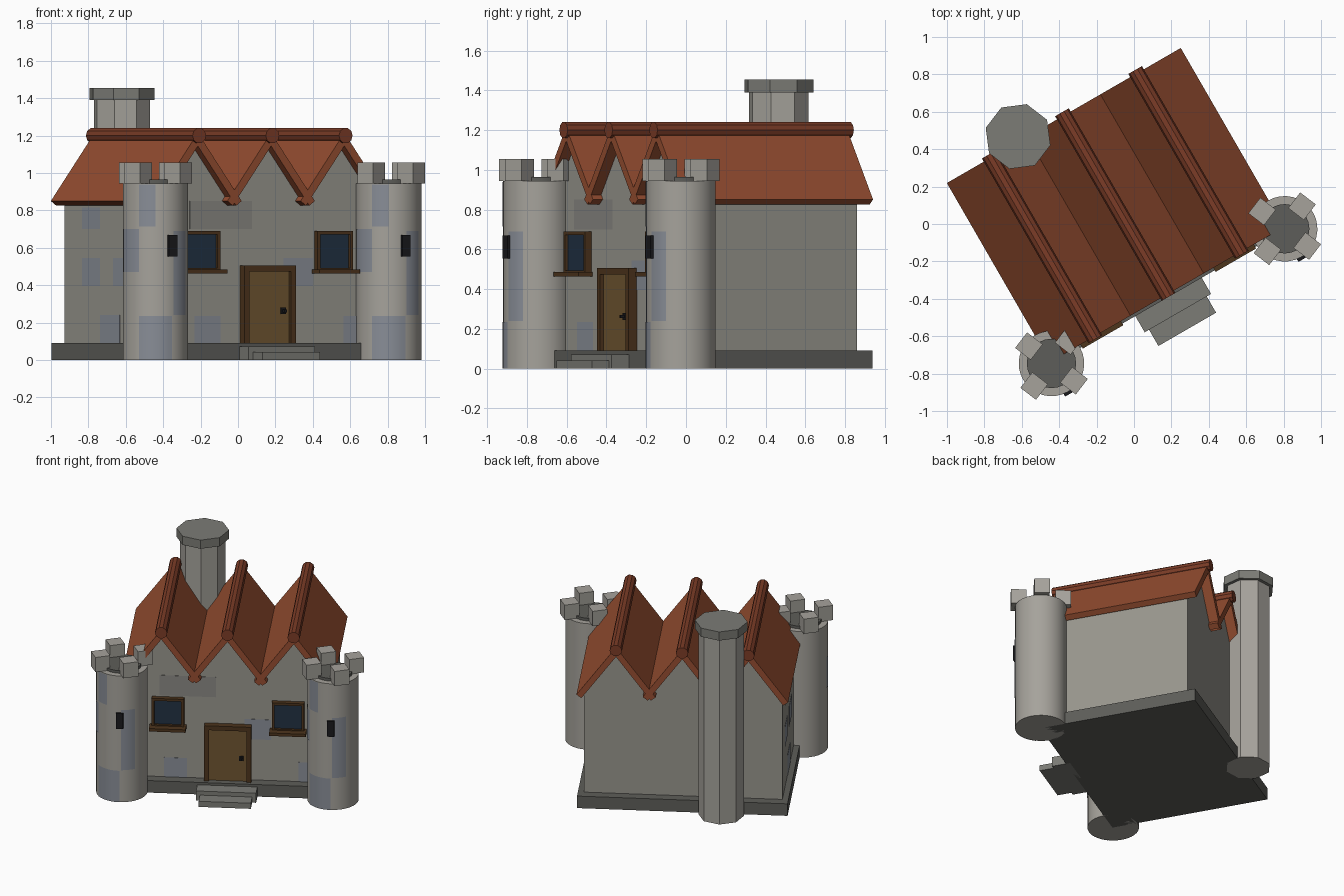
import bpy, bmesh, math
from mathutils import Matrix

if "Cube" in bpy.data.objects:
    bpy.data.objects.remove(bpy.data.objects["Cube"])

# the whole house is laid out square, then turned 30 degrees
TURN = Matrix.Rotation(math.radians(30), 4, 'Z') @ Matrix.Translation((-0.035, 0, 0))


def mat(name, rgb):
    m = bpy.data.materials.new(name)
    m.diffuse_color = (*rgb, 1)
    m.use_nodes = True
    m.node_tree.nodes["Principled BSDF"].inputs["Base Color"].default_value = m.diffuse_color
    return m


STONE = mat("stone", (0.31, 0.30, 0.265))
LIGHT = mat("light_stone", (0.38, 0.365, 0.33))
DARK = mat("dark_stone", (0.11, 0.11, 0.10))
CAP = mat("cap_stone", (0.20, 0.20, 0.18))
BLUE = mat("blue_stone", (0.25, 0.27, 0.31))
BROWN_GREY = mat("dull_stone", (0.25, 0.245, 0.225))
TILE = mat("roof_tile", (0.30, 0.075, 0.03))
RIDGE = mat("ridge_tile", (0.20, 0.045, 0.02))
WOOD = mat("door_wood", (0.16, 0.09, 0.03))
FRAME = mat("frame_wood", (0.075, 0.035, 0.012))
GLASS = mat("glass", (0.015, 0.03, 0.055))
BLACK = mat("iron", (0.01, 0.01, 0.012))


def finish(name, bm, material, smooth=False):
    bmesh.ops.recalc_face_normals(bm, faces=bm.faces)
    bm.transform(TURN)
    me = bpy.data.meshes.new(name)
    bm.to_mesh(me)
    bm.free()
    me.materials.append(material)
    ob = bpy.data.objects.new(name, me)
    bpy.context.collection.objects.link(ob)
    if smooth:
        bpy.ops.object.select_all(action='DESELECT')
        ob.select_set(True)
        bpy.context.view_layer.objects.active = ob
        bpy.ops.object.shade_smooth_by_angle(angle=math.radians(40))
    return ob


def box(name, x, y, z, material):
    """Box from three (low, high) ranges."""
    bm = bmesh.new()
    bmesh.ops.create_cube(bm, size=1)
    for v in bm.verts:
        v.co = [r[0] + (c + 0.5) * (r[1] - r[0]) for c, r in zip(v.co, (x, y, z))]
    return finish(name, bm, material)


def prism(name, pts, y0, y1, material):
    """Profile in x, z pushed along y."""
    bm = bmesh.new()
    face = bm.faces.new([bm.verts.new((x, y0, z)) for x, z in pts])
    ext = bmesh.ops.extrude_face_region(bm, geom=[face])
    for v in ext["geom"]:
        if isinstance(v, bmesh.types.BMVert):
            v.co.y = y1
    return finish(name, bm, material)


def cyl(name, x, y, z0, z1, r, sides, material, smooth=False):
    bm = bmesh.new()
    bmesh.ops.create_cone(bm, cap_ends=True, segments=sides, radius1=r, radius2=r, depth=z1 - z0,
                          matrix=Matrix.Translation((x, y, (z0 + z1) / 2)) @ Matrix.Rotation(math.pi / 2, 4, 'Z'))
    return finish(name, bm, material, smooth)


# plinth and gabled walls
SP, SLOPE, HALF, FRONT, BACK = 0.452, 1.35, 0.677, -0.357, 0.622
box("plinth", (-0.718, 0.718), (-0.43, 0.69), (0, 0.09), DARK)
low = 1.155 - SP / 2 * SLOPE
outline = [(-HALF, 0.05), (-HALF, low)]
for i in (-1, 0, 1):
    outline += [(i * SP, 1.155)]
    if i < 1:
        outline += [((i + 0.5) * SP, low)]
outline += [(HALF, low), (HALF, 0.05)]
prism("walls", outline, FRONT, BACK, STONE)

# three pitched roofs with crossing eaves and ridge rolls
w, top, t = 0.27, 1.215, 0.042
n = math.hypot(1, SLOPE)
for i in (-1, 0, 1):
    for s in (-1, 1):
        c = i * SP
        dx, dz = t * SLOPE / n, t / n
        pts = [(c, top), (c + s * w, top - w * SLOPE),
               (c + s * (w - dx), top - w * SLOPE - dz), (c, top - t * n)]
        prism("roof_slope", pts, -0.415, 0.69, TILE)
    ring = [(i * SP + 0.042 * math.cos(math.radians(a)), 1.2 + 0.042 * math.sin(math.radians(a)))
            for a in range(0, 360, 36)]
    prism("ridge_roll", ring, -0.43, 0.71, RIDGE)

# chimney
cyl("chimney_shaft", -0.268, 0.715, 0, 1.39, 0.155, 8, LIGHT)
cyl("chimney_cap", -0.268, 0.715, 1.39, 1.455, 0.179, 8, CAP)


def curved_patch(cx, cy, a0, a1, z0, z1):
    bm = bmesh.new()
    prev = None
    for k in range(9):
        a = math.radians(a0 + (a1 - a0) * k / 8)
        x, y = cx + 0.177 * math.cos(a), cy + 0.177 * math.sin(a)
        pair = [bm.verts.new((x, y, z)) for z in (z0, z1)]
        if prev:
            bm.faces.new((prev[0], pair[0], pair[1], prev[1]))
        prev = pair
    ob = finish("tower_stone_patch", bm, BLUE, True)
    # single sheet must face outwards
    f = ob.data.polygons[0]
    centre = TURN @ Matrix.Translation((cx, cy, 0)).translation
    if f.normal.dot(f.center - centre) < 0:
        ob.data.flip_normals()


# corner towers
for s in (-1, 1):
    cx, cy = s * 0.72, -0.425
    cyl("tower", cx, cy, 0, 0.945, 0.175, 32, LIGHT, True)
    cyl("tower_floor", cx, cy, 0.94, 0.965, 0.132, 24, DARK, True)
    for k in range(4):
        bm = bmesh.new()
        bmesh.ops.create_cube(bm, size=1)
        bm.transform(Matrix.Translation((cx, cy, 1.0))
                     @ Matrix.Rotation(math.radians(22.5 + 90 * k), 4, 'Z')
                     @ Matrix.Translation((0.152, 0, 0)) @ Matrix.Diagonal((0.105, 0.105, 0.11, 1)))
        finish("merlon", bm, LIGHT)
    box("arrow_slit", (cx - 0.025, cx + 0.025), (cy - 0.19, cy - 0.16), (0.555, 0.67), BLACK)
    for a0, a1, z0, z1 in ((210, 240, 0.715, 0.94), (165, 210, 0.47, 0.7),
                           (273, 305, 0.24, 0.69), (210, 270, 0, 0.235)):
        curved_patch(cx, cy, a0, a1, z0, z1)


def surround(name, x0, x1, y, z0, z1, t, sill):
    """Timber frame of two posts, a lintel and an optional bottom rail."""
    for a in (x0, x1 - t):
        box(name + "_post", (a, a + t), y, (z0, z1), FRAME)
    box(name + "_lintel", (x0 + t, x1 - t), y, (z1 - t, z1), FRAME)
    if sill:
        box(name + "_rail", (x0 + t, x1 - t), y, (z0, z0 + t), FRAME)


# windows
for s in (-1, 1):
    c = s * 0.41
    surround("window_frame", c - 0.11, c + 0.11, (-0.392, -0.34), 0.475, 0.69, 0.018, True)
    box("window_glass", (c - 0.092, c + 0.092), (-0.375, -0.34), (0.493, 0.672), GLASS)
    box("window_sill", (c - 0.125, c + 0.125), (-0.44, -0.34), (0.463, 0.485), FRAME)

# door, handle and steps
surround("door_frame", -0.16, 0.16, (-0.405, -0.34), 0.09, 0.505, 0.032, False)
box("door", (-0.128, 0.128), (-0.385, -0.34), (0.09, 0.473), WOOD)
box("door_handle_plate", (0.075, 0.105), (-0.392, -0.38), (0.245, 0.28), BLACK)
box("door_handle", (0.083, 0.097), (-0.415, -0.39), (0.255, 0.27), BLACK)
box("upper_step", (-0.205, 0.205), (-0.53, -0.4), (0, 0.072), CAP)
box("lower_step", (-0.178, 0.178), (-0.63, -0.5), (0, 0.042), CAP)

# odd coloured stones on the front and left walls
for x0, x1, z0, z1, m in ((-0.47, -0.085, 0.70, 0.85, BROWN_GREY), (0.11, 0.29, 0.395, 0.545, BLUE),
                          (-0.44, -0.28, 0.09, 0.235, BLUE), (0.48, 0.57, 0.09, 0.235, BLUE)):
    box("front_stone_patch", (x0, x1), (FRONT - 0.002, FRONT + 0.01), (z0, z1), m)
for y0, y1, z0, z1 in ((0.24, 0.43, 0.7, 0.815), (0.24, 0.43, 0.395, 0.545),
                       (0.03, 0.24, 0.09, 0.24), (-0.1, 0.1, 0.395, 0.545)):
    box("side_stone_patch", (-HALF - 0.002, -HALF + 0.01), (y0, y1), (z0, z1), BLUE)
